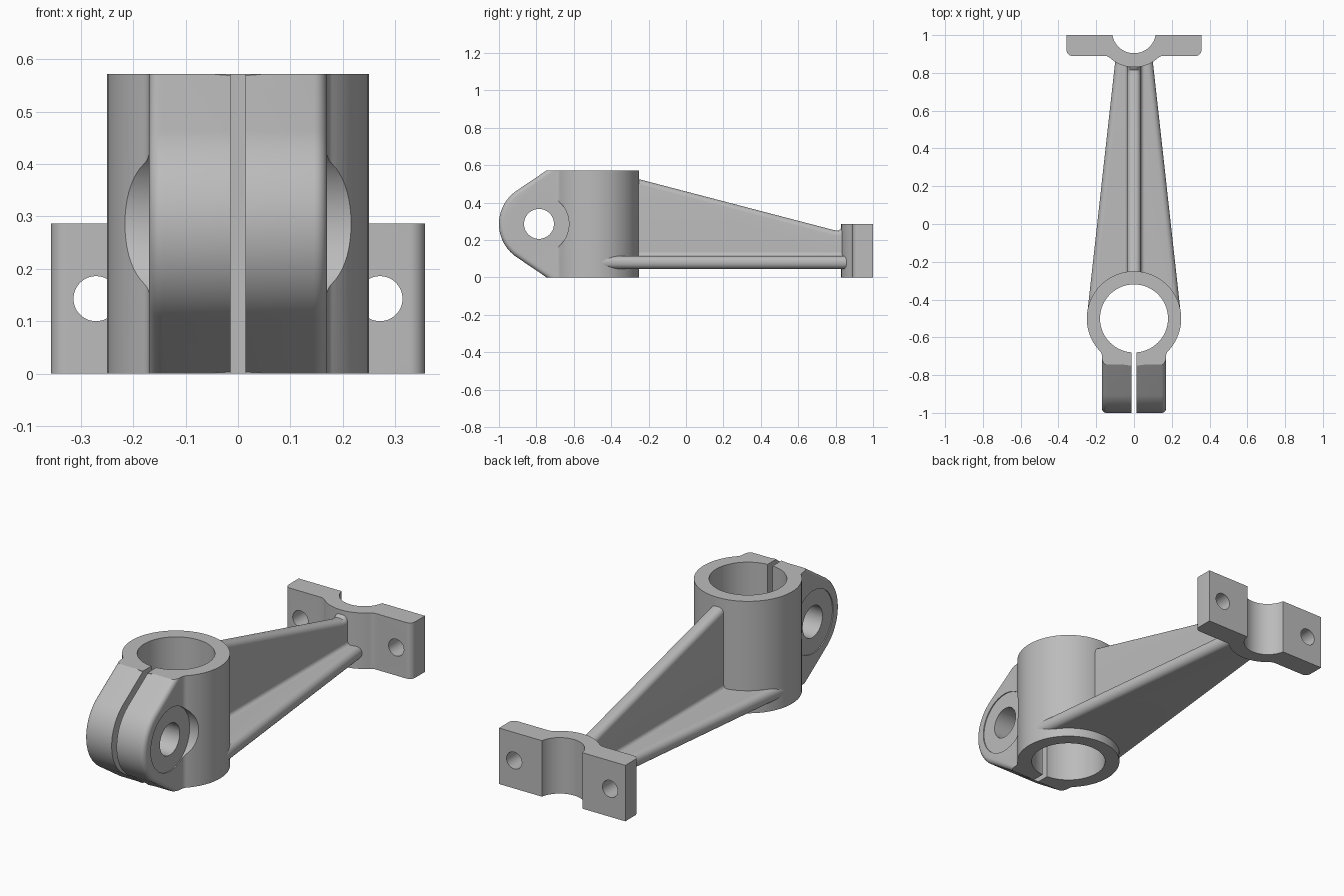
import bpy, bmesh
from math import cos, sin, radians, pi
from mathutils import Vector

if "Cube" in bpy.data.objects:
    bpy.data.objects.remove(bpy.data.objects["Cube"])

GREY = (0.5, 0.5, 0.5, 1)
metal = bpy.data.materials.new("cast grey metal")
metal.use_nodes = True
metal.diffuse_color = GREY
metal.node_tree.nodes["Principled BSDF"].inputs["Base Color"].default_value = GREY

HEIGHT = 0.572          # collar height
COLLAR_Y = -0.5         # collar axis
BOLT_Y, BOLT_Z = -0.786, HEIGHT / 2
SADDLE_Y = 1.02         # axis of the half bearing


def arc(cx, cy, r, a0, a1, n=16):
    angles = [radians(a0 + (a1 - a0) * i / n) for i in range(n + 1)]
    return [(cx + r * cos(a), cy + r * sin(a)) for a in angles]


def circle(cx, cy, r, n=96):
    return arc(cx, cy, r, 0, 360, n)[:-1]


def mirrored(half):
    """Close a half outline that starts and ends on x = 0."""
    return half + [(-x, y) for x, y in reversed(half[1:-1])]


def prism(name, outline, axis, lo, hi, round_edges=None, radius=0.0):
    """Extrude a 2D outline along an axis; optionally round edges chosen by a rule."""
    def place(u, v, w):
        return {"X": (w, u, v), "Y": (u, w, v), "Z": (u, v, w)}[axis]
    bm = bmesh.new()
    face = bm.faces.new([bm.verts.new(place(u, v, lo)) for u, v in outline])
    new = bmesh.ops.extrude_face_region(bm, geom=[face])["geom"]
    verts = [g for g in new if isinstance(g, bmesh.types.BMVert)]
    bmesh.ops.translate(bm, verts=verts, vec=Vector(place(0, 0, hi - lo)))
    bmesh.ops.recalc_face_normals(bm, faces=bm.faces)
    if round_edges:
        edges = [e for e in bm.edges if round_edges(*(v.co for v in e.verts))]
        bmesh.ops.bevel(bm, geom=edges, offset=radius, offset_type="OFFSET",
                        segments=6, profile=0.5, affect="EDGES", clamp_overlap=True)
        bmesh.ops.recalc_face_normals(bm, faces=bm.faces)
    mesh = bpy.data.meshes.new(name)
    bm.to_mesh(mesh)
    bm.free()
    mesh.materials.append(metal)
    obj = bpy.data.objects.new(name, mesh)
    bpy.context.collection.objects.link(obj)
    return obj


def combine(target, tool, operation):
    """Apply a boolean and discard the tool."""
    tool.hide_render = True
    mod = target.modifiers.new("combine", "BOOLEAN")
    mod.object, mod.operation, mod.solver = tool, operation, "EXACT"
    bpy.context.view_layer.objects.active = target
    bpy.ops.object.modifier_apply(modifier=mod.name)
    bpy.data.objects.remove(tool)


# Collar with the clamp lug blended into its front
collar = prism("clamp_collar", circle(0, COLLAR_Y, 0.25), "Z", 0, HEIGHT)

LUG_X = 0.17
lug_profile = [(-0.6, HEIGHT), (-0.745, HEIGHT)]
lug_profile += arc(BOLT_Y, BOLT_Z, 0.214, 124, 236, 40)
lug_profile += [(-0.745, 0), (-0.6, 0)]


def lug_rim(a, b):
    return abs(a.x - b.x) < 0.001 and max(a.y, b.y) < -0.74 and min(a.y, b.y) < -0.75


lug = prism("clamp_lug", lug_profile, "X", -LUG_X, LUG_X, lug_rim, 0.025)
combine(collar, lug, "UNION")

blend = [(0, -0.698)] + arc(LUG_X + 0.035, -0.698, 0.035, 180, 136, 8)
blend += [(0.16, -0.62), (0, -0.62)]
combine(collar, prism("lug_blend", mirrored(blend), "Z", 0, HEIGHT), "UNION")

# Bore, clamp slot, bolt hole and spot faces
combine(collar, prism("bore", circle(0, COLLAR_Y, 0.18), "Z", -0.1, 0.7), "DIFFERENCE")
slot = [(-0.014, -1.1), (0.014, -1.1), (0.014, -0.6), (-0.014, -0.6)]
combine(collar, prism("slot", slot, "Z", -0.1, 0.7), "DIFFERENCE")
combine(collar, prism("bolt_hole", circle(BOLT_Y, BOLT_Z, 0.08, 64), "X", -0.4, 0.4),
        "DIFFERENCE")
for lo, hi in ((0.165, 0.4), (-0.4, -0.165)):
    combine(collar, prism("spot_face", circle(BOLT_Y, BOLT_Z, 0.16), "X", lo, hi),
            "DIFFERENCE")

# Tapered lower plate of the arm, with rounded sides
PLATE_TOP = 0.115
taper = [(0.247, -0.47), (0.098, 0.875), (-0.098, 0.875), (-0.247, -0.47)]


def plate_sides(a, b):
    return abs(a.z - b.z) < 0.001 and abs(a.y - b.y) > 0.5


plate = prism("arm_plate", taper, "Z", 0.045, PLATE_TOP, plate_sides, 0.032)
combine(plate, prism("plate_bore", circle(0, COLLAR_Y, 0.215), "Z", -0.1, 0.7),
        "DIFFERENCE")

# Upright rib that slopes down towards the bearing
RIB_X = 0.036
rib_profile = [(-0.29, 0.08), (-0.29, 0.535), (0.79, 0.253), (0.815, 0.25),
               (0.832, 0.265), (0.87, 0.275), (0.87, 0.08)]


def rib_top(a, b):
    return abs(a.x - b.x) < 0.001 and min(a.z, b.z) > 0.2


rib = prism("arm_rib", rib_profile, "X", -RIB_X, RIB_X, rib_top, 0.028)

# Concave blend where the rib meets the plate
root = [(0, 0.09), (RIB_X + 0.02, 0.09)]
root += arc(RIB_X + 0.02, PLATE_TOP + 0.02, 0.02, 270, 180, 8)
root += [(0, PLATE_TOP + 0.02)]
rib_root = prism("rib_root", mirrored(root), "Y", -0.29, 0.87)

# Half bearing with bolting ears
half = arc(0, SADDLE_Y, 0.19, 270, 312, 16)
half += arc(0.157, 0.845, 0.045, 132, 90, 8)
half += arc(0.327, 0.92, 0.03, 270, 360, 8)
half += [(0.357, 1.0)]
half += arc(0, SADDLE_Y, 0.116, 350, 270, 24)
bearing = prism("half_bearing", mirrored(half), "Z", 0, HEIGHT / 2)
for side in (-1, 1):
    hole = prism("ear_hole", circle(side * 0.271, 0.143, 0.043, 48), "Y", 0.7, 1.2)
    combine(bearing, hole, "DIFFERENCE")

# Smooth shading with crisp machined edges
bpy.ops.object.select_all(action="DESELECT")
for obj in (collar, plate, rib, rib_root, bearing):
    obj.select_set(True)
    bpy.context.view_layer.objects.active = obj
bpy.ops.object.shade_smooth_by_angle(angle=radians(30))
